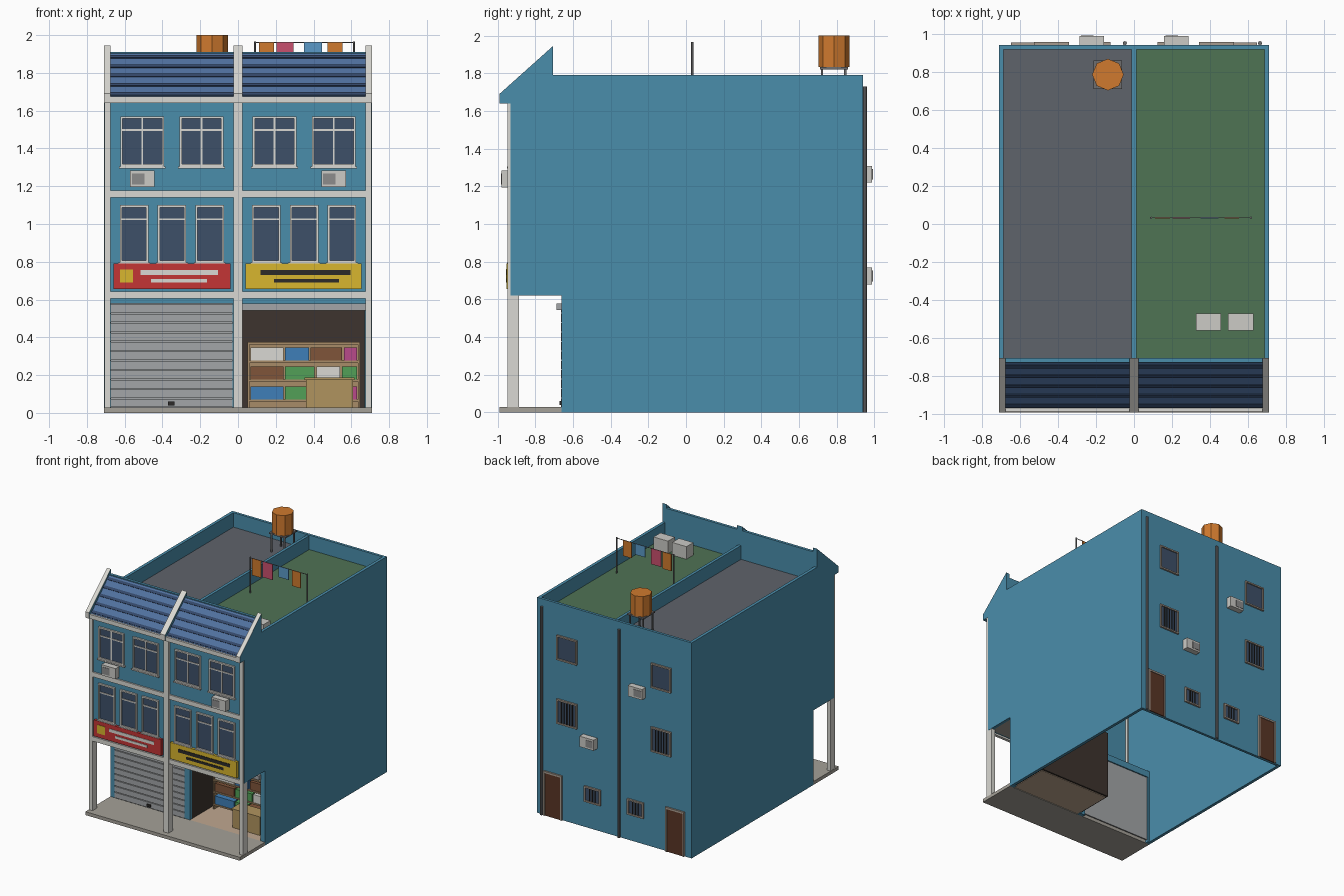
import bpy, bmesh, math
from mathutils import Matrix

if "Cube" in bpy.data.objects:
    bpy.data.objects.remove(bpy.data.objects["Cube"])

def mat(name, hexcol):
    c = [int(hexcol[i:i + 2], 16) / 255 for i in (0, 2, 4)]
    c = [v / 12.92 if v <= 0.04045 else ((v + 0.055) / 1.055) ** 2.4 for v in c]
    m = bpy.data.materials.new(name)
    m.diffuse_color = (*c, 1)
    m.use_nodes = True
    m.node_tree.nodes["Principled BSDF"].inputs["Base Color"].default_value = m.diffuse_color
    return m

M = {n: mat(n, h) for n, h in dict(
    blue='4A8DAB', trim='DAD9D3', tile='50719F', tiledark='34486A', glass='3D5069', red='C43535',
    yellow='D8B62E', black='2C2A28', shutter='A3A6A8', slab='A5A198', dark='3D342E', floor='C0A890',
    wood='A98C68', counter='B0945F', brown='5A3626', grey='5F636B', green='4F7354', orange='D07A2E',
    pink='C9506E', sky='5B9AC8', metal='6E6E70', unit='CCCBC6', grille='8C8C8C', boxblue='3F7FB8',
    boxbrown='80553A', boxgreen='52A057', boxpink='B84A8A', doorframe='A89C90').items()}

def finish(name, bm, *mats):
    bmesh.ops.recalc_face_normals(bm, faces=bm.faces)
    me = bpy.data.meshes.new(name)
    bm.to_mesh(me)
    bm.free()
    for m in mats:
        me.materials.append(M[m])
    ob = bpy.data.objects.new(name, me)
    bpy.context.collection.objects.link(ob)
    return ob

def boxes(name, m, *bs):
    """One object made of boxes (x0, x1, y0, y1, z0, z1)."""
    bm = bmesh.new()
    for b in bs:
        vs = bmesh.ops.create_cube(bm, size=1)['verts']
        for v in vs:
            for a in range(3):
                lo, hi = b[2 * a], b[2 * a + 1]
                v.co[a] = (lo + hi) / 2 + v.co[a] * abs(hi - lo)
    return finish(name, bm, m)

def profile(name, pts, x0, x1, *mats):
    """Extrude a (y, z) outline along x; a second material goes on front-facing faces."""
    bm = bmesh.new()
    f = bm.faces.new([bm.verts.new((x0, y, z)) for y, z in pts])
    r = bmesh.ops.extrude_face_region(bm, geom=[f])
    for v in r['geom']:
        if isinstance(v, bmesh.types.BMVert):
            v.co.x = x1
    bmesh.ops.recalc_face_normals(bm, faces=bm.faces)
    if len(mats) > 1:
        for f in bm.faces:
            f.material_index = int(f.normal.y < -0.3)
    return finish(name, bm, *mats)

def cyl(name, m, x, y, z0, z1, r, n):
    bm = bmesh.new()
    bmesh.ops.create_cone(bm, cap_ends=True, segments=n, radius1=r, radius2=r, depth=z1 - z0,
                          matrix=Matrix.Translation((x, y, (z0 + z1) / 2)))
    return finish(name, bm, m)

def window(name, cx, w, z0, z1, wall, s, transom=None, mullions=(), bars=(), fr=0.012):
    """Framed window on a wall at y=wall; s=-1 looks to the front, 1 to the back."""
    x0, x1 = cx - w / 2, cx + w / 2
    ya, yb = wall - s * 0.005, wall + s * 0.015
    boxes(name + '_glass', 'glass', (x0 + .004, x1 - .004, ya, wall + s * .004, z0 + .004, z1 - .004))
    strips = [(x0, x0 + fr, ya, yb, z0, z1), (x1 - fr, x1, ya, yb, z0, z1),
              (x0 + fr, x1 - fr, ya, yb, z0, z0 + fr), (x0 + fr, x1 - fr, ya, yb, z1 - fr, z1)]
    if transom:
        strips.append((x0 + fr, x1 - fr, ya, wall + s * .01, transom - .005, transom + .005))
    for o in mullions:
        strips.append((cx + o - .005, cx + o + .005, ya, wall + s * .01, z0 + fr, z1 - fr))
    if s < 0:
        strips.append((x0 - .008, x1 + .008, ya, wall + s * .02, z0 - .01, z0))
    boxes(name + '_frame', 'trim' if s < 0 else 'doorframe', *strips)
    if bars:
        boxes(name + '_bars', 'black', *[(cx + o - .003, cx + o + .003, ya, wall + s * .012, z0 + fr, z1 - fr)
                                         for o in bars])

def aircon(name, cx, z0, wall, s):
    y1 = wall + s * .048
    boxes(name, 'unit', (cx - .065, cx + .065, wall, y1, z0, z0 + .088))
    g = -.022
    boxes(name + '_grille', 'grille', (cx + g - .034, cx + g + .032, y1 - s * .01, y1 + s * .003, z0 + .015, z0 + .072))

FY, BY, LY = -.93, .94, -.66      # upper front, back and recessed shop walls

# Hollow shell: side walls, back, upper front, porch soffit, recessed ground-floor wall
side = [(LY, 0), (BY, 0), (BY, 1.79), (-.705, 1.79), (-.705, 1.64), (FY, 1.64), (FY, .62), (LY, .62)]
for s, n in ((-1, 'left'), (1, 'right')):
    profile(n + '_side_wall', side, s * .685, s * .71, 'blue')
boxes('back_wall', 'blue', (-.685, .685, BY - .022, BY, 0, 1.79))
boxes('upper_front_wall', 'blue', (-.685, .685, FY, FY + .02, .62, 1.64))
boxes('porch_soffit', 'slab', (-.685, .685, FY + .02, LY, .62, .635))
boxes('shop_wall', 'blue', (-.685, .685, LY, LY + .03, .58, .635), (-.03, .02, LY, LY + .03, 0, .58),
      (-.685, -.672, LY, LY + .03, 0, .58), (.67, .685, LY, LY + .03, 0, .58))
boxes('party_parapet', 'blue', (-.012, .012, -.705, BY - .022, 1.6, 1.785))
boxes('left_roof_deck', 'grey', (-.685, -.012, -.71, BY - .022, 1.65, 1.67))
boxes('right_roof_deck', 'green', (.012, .685, -.71, BY - .022, 1.65, 1.67))

# Front roof with fins, battens, back board and gutter
fin = [(-.99, 1.64), (-.705, 1.64), (-.705, 1.945), (-.99, 1.69)]
for n, a, b in (('left', -.71, -.675), ('middle', -.024, .024), ('right', .675, .71)):
    profile(n + '_roof_fin', fin, a, b, 'blue', 'trim')
    boxes(n + '_column', 'trim', (max(a, -.708), min(b, .708), -.946, -.885, .02, 1.64))
P0, P1 = (-.975, 1.665), (-.725, 1.905)
at = lambda t, o=0: (P0[0] + t * (P1[0] - P0[0]) - o * .69, P0[1] + t * (P1[1] - P0[1]) + o * .72)
for n, a, b in (('left', -.675, -.024), ('right', .024, .675)):
    profile(n + '_roof_tiles', [P0, P1, (-.725, 1.86), (-.94, 1.65)], a, b, 'tile')
    for i in range(5):
        t = .06 + i * .205
        profile(f'{n}_tile_batten_{i}', [at(t, -.005), at(t, .006), at(t + .06, .006), at(t + .06, -.005)], a, b, 'tiledark')
    boxes(n + '_roof_back', 'blue', (a, b, -.728, -.705, 1.65, 1.91))
    boxes(n + '_eave', 'trim', (a, b, -.985, -.92, 1.64, 1.655), (a, b, -.985, -.968, 1.655, 1.675))
    boxes(n + '_floor_bands', 'trim', (a, b, -.943, -.92, .605, .642), (a, b, -.943, -.92, 1.14, 1.178))

# Front windows and air conditioners
for s, n in ((-1, 'left'), (1, 'right')):
    for i, x in enumerate((.15, .35, .55)):
        window(f'{n}_first_floor_window_{i}', s * x, .152, .795, 1.10, FY, -1, 1.025)
    for i, x in enumerate((.193, .507)):
        window(f'{n}_second_floor_window_{i}', s * x, .232, 1.305, 1.57, FY, -1, 1.497, (0,))
    aircon(n + '_front_aircon', s * .506, 1.195, FY, -1)

# Shop signs with plain bars
boxes('left_sign', 'red', (-.66, -.04, -.952, FY, .655, .79))
boxes('left_sign_square', 'yellow', (-.625, -.555, -.956, -.94, .69, .76))
boxes('left_sign_bars', 'trim', (-.515, -.105, -.956, -.94, .73, .756), (-.46, -.165, -.956, -.94, .69, .71))
boxes('right_sign', 'yellow', (.04, .655, -.952, FY, .655, .79))
boxes('right_sign_bars', 'black', (.12, .595, -.956, -.94, .73, .757), (.19, .535, -.956, -.94, .69, .71))

# Porch slab, closed shutter and open shutter box
boxes('porch_slab', 'slab', (-.71, .71, -.99, LY, 0, .028))
boxes('shutter', 'shutter', (-.672, -.03, LY + .01, LY + .02, .02, .58),
      *[(-.672, -.03, LY - .002, LY + .012, .03 + i * .05, .074 + i * .05) for i in range(11)])
boxes('shutter_handle', 'black', (-.37, -.335, LY - .012, LY, .04, .06))
boxes('shutter_box', 'shutter', (.022, .675, LY - .028, LY + .02, .543, .578))

# Open shop interior
YB = -.32
boxes('shop_room', 'dark', (.02, .672, YB, YB + .015, .01, .58), (.008, .02, LY + .03, YB + .015, .01, .58),
      (.67, .684, LY + .03, YB + .015, .01, .58), (.02, .67, LY + .03, YB, .565, .58))
boxes('shop_floor', 'floor', (.02, .67, LY, YB, .005, .028))
boxes('shelf', 'wood', (.05, .645, YB - .02, YB, .028, .375), (.05, .06, -.4, YB, .028, .375),
      (.635, .645, -.4, YB, .028, .375),
      *[(.06, .635, -.4, YB - .02, z, z + .012) for z in (.06, .166, .265, .363)])
goods = [(.278, ('trim', .065, .24), ('boxblue', .25, .375), ('boxbrown', .385, .55), ('boxpink', .56, .63)),
         (.178, ('boxbrown', .065, .24), ('boxgreen', .25, .405), ('trim', .415, .54), ('boxgreen', .55, .63)),
         (.072, ('boxblue', .065, .24), ('boxgreen', .25, .36), ('boxbrown', .37, .55), ('boxpink', .56, .63))]
for r, (z, *items) in enumerate(goods):
    for i, (m, a, b) in enumerate(items):
        boxes(f'goods_{r}_{i}', m, (a, b, -.395, YB - .02, z, z + .067))
boxes('counter', 'counter', (.36, .61, -.585, -.48, .028, .175), (.352, .618, -.593, -.472, .175, .187))

# Back: windows, doors, air conditioners, drain pipes
for s, n in ((-1, 'left'), (1, 'right')):
    bars = (-.05, -.025, 0, .025, .05)
    window(n + '_back_top_window', s * .433, .185, 1.325, 1.53, BY, 1)
    window(n + '_back_mid_window', s * .433, .185, .795, 1.0, BY, 1, bars=bars)
    window(n + '_back_low_window', s * .198, .15, .215, .345, BY, 1, bars=bars[1:4])
    d = s * .562
    boxes(n + '_back_door', 'brown', (d - .072, d + .072, BY - .005, BY + .008, 0, .355))
    boxes(n + '_door_frame', 'doorframe', (d - .085, d - .072, BY - .005, BY + .014, 0, .37),
          (d + .072, d + .085, BY - .005, BY + .014, 0, .37), (d - .072, d + .072, BY - .005, BY + .014, .355, .37))
    aircon(n + '_back_aircon', s * .222, .68 if s > 0 else 1.22, BY, 1)
for n, x in (('middle', -.048), ('right', .662)):
    cyl(n + '_drain_pipe', 'metal', x, BY + .01, 0, 1.73, .011, 8)

# Rooftop: water tank on stand, clothes line, condensers
cyl('water_tank', 'orange', -.137, .785, 1.832, 2.0, .083, 8)
boxes('tank_stand', 'metal', (-.212, -.062, .71, .86, 1.82, 1.832),
      *[(x - .006, x + .006, y - .006, y + .006, 1.67, 1.82) for x in (-.197, -.077) for y in (.722, .845)])
for n, x in (('left', .09), ('right', .615)):
    cyl(n + '_line_pole', 'metal', x, .033, 1.67, 1.967, .006, 6)
boxes('clothes_line', 'metal', (.09, .615, .031, .035, 1.959, 1.963))
for i, (m, a, b, h) in enumerate((('orange', .11, .19, .14), ('pink', .203, .295, .13),
                                  ('sky', .35, .445, .09), ('orange', .475, .553, .13))):
    boxes(f'laundry_{i}', m, (a, b, .029, .037, 1.962 - h, 1.962))
for i, x in enumerate((.325, .495)):
    boxes(f'roof_condenser_{i}', 'unit', (x, x + .132, -.56, -.47, 1.67, 1.775))
